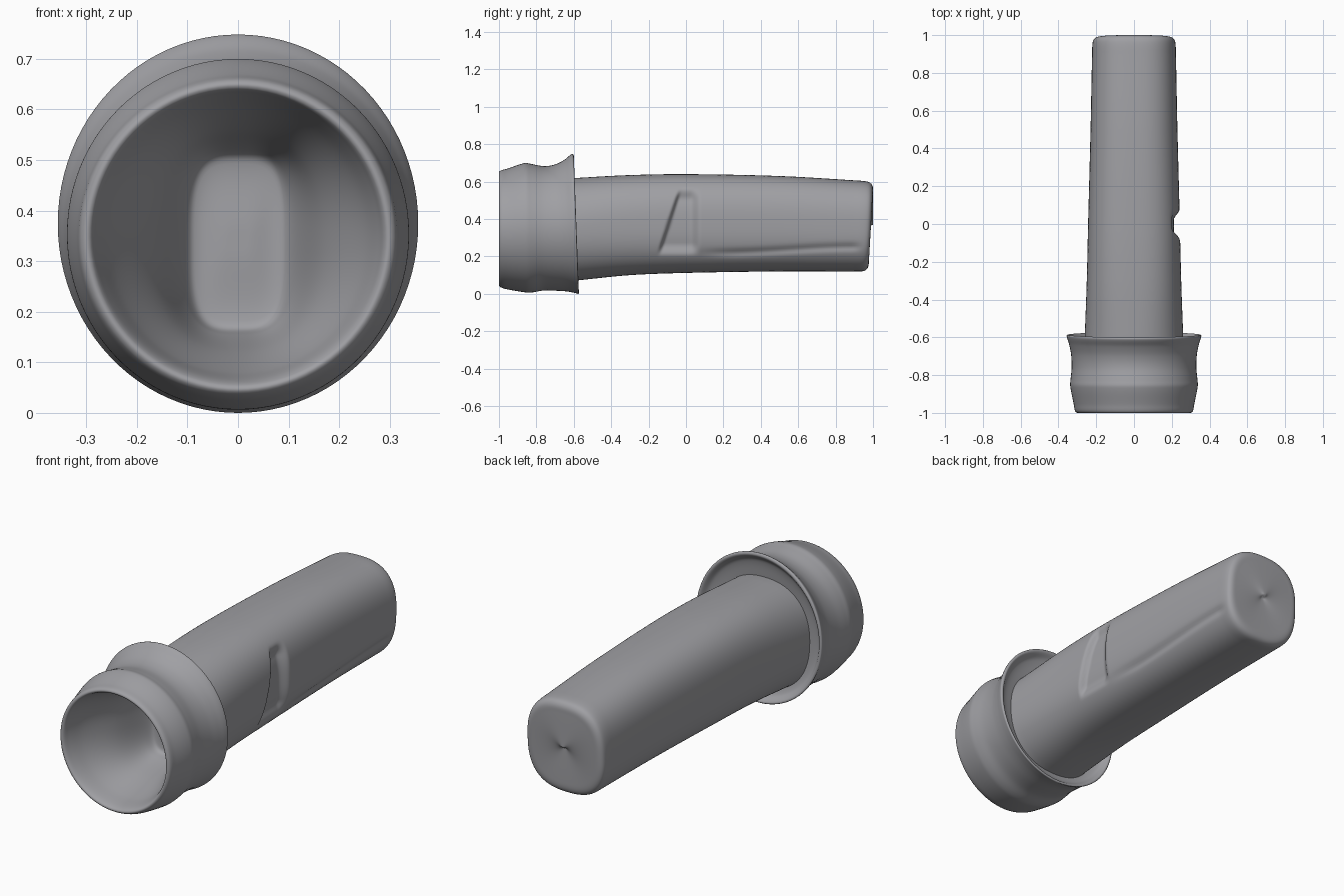
import bpy, bmesh, math

if "Cube" in bpy.data.objects:
    bpy.data.objects.remove(bpy.data.objects["Cube"])

grey = bpy.data.materials.new("plain_grey")
grey.diffuse_color = (0.35, 0.35, 0.37, 1)
grey.use_nodes = True
grey.node_tree.nodes["Principled BSDF"].inputs["Base Color"].default_value = grey.diffuse_color


def smooth(v, a, b):
    t = min(1, max(0, (v - a) / (b - a)))
    return t * t * (3 - 2 * t)


def resample(rows, step):
    """Smooth curve through the section rows, spaced by chord length."""
    t = [0]
    for a, b in zip(rows, rows[1:]):
        t.append(t[-1] + math.dist(a[:5], b[:5]))
    n = len(rows)

    def tangent(i):
        a, b = max(0, i - 1), min(n - 1, i + 1)
        return [(q - p) / (t[b] - t[a]) for p, q in zip(rows[a], rows[b])]

    out = []
    for i in range(n - 1):
        h = t[i + 1] - t[i]
        m0, m1 = tangent(i), tangent(i + 1)
        k = max(3, int(h / step))
        for j in range(k):
            s = j / k
            out.append([(2*s**3 - 3*s*s + 1) * p + (s**3 - 2*s*s + s) * h * a
                        + (3*s*s - 2*s**3) * q + (s**3 - s*s) * h * b
                        for p, q, a, b in zip(rows[i], rows[i + 1], m0, m1)])
    return out + [rows[-1]]


def loft(name, rows, sides, step, cap, dent=None):
    """Rows: y at top, y at bottom, half width, z top, z bottom, roundness."""
    bm = bmesh.new()
    rings = []
    for yt, yb, rx, zt, zb, e in resample(rows, step):
        ring = []
        for i in range(sides):
            a = math.tau * i / sides
            c, s = math.cos(a), math.sin(a)
            c = math.copysign(abs(c) ** (2 / e), c)
            s = math.copysign(abs(s) ** (2 / e), s)
            x, z = rx * c, (zt + zb) / 2 + (zt - zb) / 2 * s
            y = yb + (yt - yb) * (s + 1) / 2
            if dent:
                x, y, z = dent(x, y, z)
            ring.append(bm.verts.new((x, y, z)))
        rings.append(ring)
    for r, q in zip(rings, rings[1:]):
        for i in range(sides):
            j = (i + 1) % sides
            bm.faces.new((r[i], r[j], q[j], q[i]))
    bm.faces.new(rings[cap])
    bmesh.ops.recalc_face_normals(bm, faces=bm.faces)
    for f in bm.faces:
        f.smooth = True
    me = bpy.data.meshes.new(name)
    bm.to_mesh(me)
    bm.free()
    me.materials.append(grey)
    ob = bpy.data.objects.new(name, me)
    bpy.context.collection.objects.link(ob)
    return ob


# Hollow head: funnel floor, front lip, outer wall, flared rear rim and groove
loft("hollow_head", [
    (-.56, -.56, .02, .36, .32, 3),
    (-.56, -.56, .09, .50, .175, 3.4),
    (-.60, -.60, .115, .525, .155, 3),
    (-.75, -.75, .17, .56, .12, 2.4),
    (-.90, -.90, .25, .61, .08, 2.1),
    (-.97, -.97, .28, .632, .065, 2),
    (-.995, -.995, .29, .64, .055, 2),
    (-1, -1, .30, .65, .045, 2),
    (-.99, -.99, .312, .66, .035, 2),
    (-.96, -.96, .318, .668, .025, 2),
    (-.86, -.85, .338, .70, .007, 2),
    (-.83, -.82, .336, .695, .008, 2),
    (-.76, -.76, .33, .683, .018, 2),
    (-.70, -.68, .333, .692, .016, 2),
    (-.65, -.63, .343, .717, .012, 2),
    (-.617, -.59, .354, .744, .004, 2),
    (-.605, -.575, .356, .748, .0, 2),
    (-.60, -.574, .345, .735, .010, 2),
    (-.625, -.60, .32, .70, .035, 2),
    (-.64, -.62, .25, .60, .09, 2.2),
], 96, 0.012, 0)


# Slanted notch and lower crease on the right side of the handle
def handle_dent(x, y, z):
    if x > 0.05:
        edge = -0.15 + (z - 0.24) * 0.33
        x -= (0.032 * smooth(y, edge, edge + 0.025) * (1 - smooth(y, 0.02, 0.08))
              * smooth(z, 0.2, 0.27) * (1 - smooth(z, 0.5, 0.57)))
        line = 0.22 + 0.03 * smooth(y, 0.2, 0.9)
        x -= (0.010 * math.exp(-((z - line) / 0.018) ** 2)
              * smooth(y, 0.0, 0.3) * (1 - smooth(y, 0.88, 0.96)))
    return x, y, z


# Tapering, slightly bowed handle with a rounded, tilted end
loft("handle", [
    (-.64, -.64, .262, .615, .065, 2.3),
    (-.58, -.58, .26, .62, .072, 2.3),
    (-.30, -.30, .25, .635, .10, 2.5),
    (0, 0, .243, .64, .112, 2.6),
    (.50, .50, .23, .63, .12, 2.6),
    (.90, .89, .222, .607, .12, 2.6),
    (.96, .945, .22, .602, .121, 2.6),
    (.985, .965, .214, .594, .13, 2.6),
    (.998, .975, .198, .575, .148, 2.6),
    (1, .978, .17, .545, .18, 2.6),
    (1, .978, .01, .37, .36, 2.6),
], 128, 0.011, -1, handle_dent)
